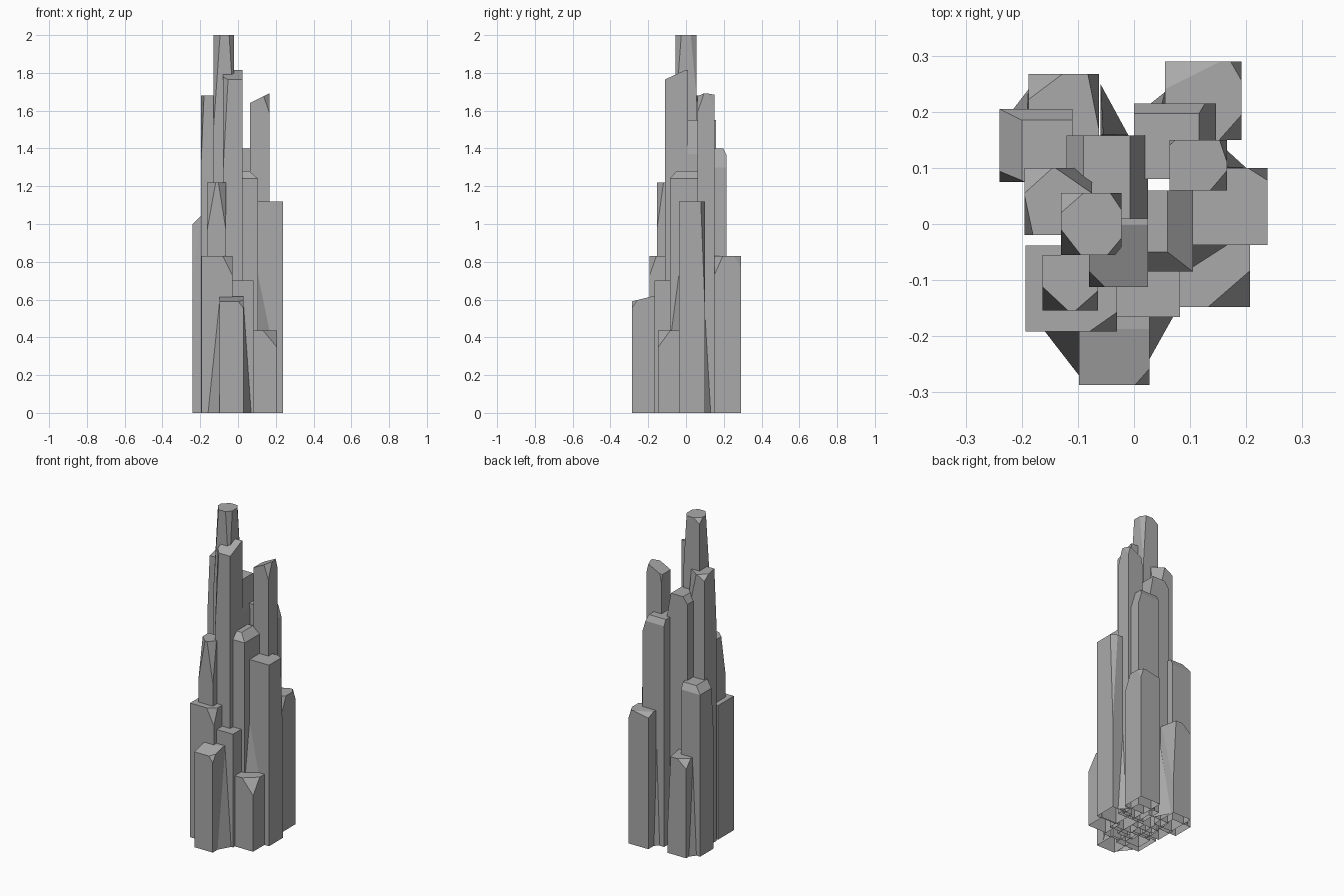
import bpy, bmesh
from mathutils import Vector

cube = bpy.data.objects.get("Cube")
if cube:
    bpy.data.objects.remove(cube, do_unlink=True)

GREY = (0.4, 0.4, 0.4, 1)
stone = bpy.data.materials.new("grey_stone")
stone.use_nodes = True
stone.diffuse_color = GREY
stone.node_tree.nodes["Principled BSDF"].inputs["Base Color"].default_value = GREY


def finish(bm, name):
    """Store the mesh as a flat-shaded object, open underneath."""
    bmesh.ops.recalc_face_normals(bm, faces=bm.faces)
    floor = [f for f in bm.faces if f.normal.z < -0.99]
    bmesh.ops.delete(bm, geom=floor, context='FACES')
    mesh = bpy.data.meshes.new(name)
    bm.to_mesh(mesh)
    bm.free()
    mesh.materials.append(stone)
    bpy.context.collection.objects.link(bpy.data.objects.new(name, mesh))


def column(name, x0, x1, y0, y1, top, *cuts):
    """Square column; each cut (side x, side y, drop) slices a top corner or edge.
    The sign of a side picks the direction and its size how far it reaches in."""
    bm = bmesh.new()
    bmesh.ops.create_cube(bm, size=1)
    for v in bm.verts:
        v.co = (x1 if v.co.x > 0 else x0, y1 if v.co.y > 0 else y0, top if v.co.z > 0 else 0)
    for cx, cy, drop in cuts:
        corner = Vector((x1 if cx > 0 else x0, y1 if cy > 0 else y0, top - drop))
        normal = Vector((1 / cx if cx else 0, 1 / cy if cy else 0, 1 / drop))
        res = bmesh.ops.bisect_plane(bm, geom=bm.verts[:] + bm.edges[:] + bm.faces[:],
                                     plane_co=corner, plane_no=normal, clear_outer=True)
        rim = [e for e in res["geom_cut"] if isinstance(e, bmesh.types.BMEdge)]
        bmesh.ops.contextual_create(bm, geom=rim)
    finish(bm, name)


def web(name, a, b, c, apex, base=0):
    """Steep rock sliver filling the crevice between two columns."""
    bm = bmesh.new()
    for p in (a, b, c):
        bm.verts.new((*p, base))
    bm.verts.new(apex)
    bmesh.ops.convex_hull(bm, input=bm.verts)
    finish(bm, name)


# Tall central spires
column("main_spire", -.13, -.022, -.055, .055, 2, (-.035, -.045, .5), (.025, -.03, .4),
       (.02, .03, .32), (-.04, .035, .03))
column("front_spire", -.08, .025, -.112, .01, 1.815, (0, -.11, .05), (-.03, -.03, .55))
column("right_spire", .063, .166, .06, .15, 1.69, (-.1, 0, .05), (.035, -.035, .1),
       (-.02, .02, .1), (.015, .04, .06))
column("left_spire", -.195, -.075, -.02, .1, 1.68, (-.015, -.07, .35), (-.05, .045, .03),
       (.065, .045, .3))
column("back_spire", -.12, .025, .01, .158, 1.55, (.032, 0, .18), (-.03, 0, .04))
column("back_right_spire", 0, .146, .08, .215, 1.4, (.03, 0, .1), (0, .018, .035))

# Middle columns
column("middle_column", -.025, .105, -.085, .06, 1.28, (.045, 0, .04), (0, -.035, .04))
column("left_front_spike", -.163, -.064, -.154, -.055, 1.22, (-.045, -.042, .25), (.04, -.035, .25))
column("right_column", .1, .238, -.037, .1, 1.12, (.035, .022, .55))
column("left_column", -.24, -.11, .075, .205, 1.04, (-.04, 0, .04), (0, .02, .04),
       (-.045, -.022, .3))

# Low outer columns
column("back_right_column", .055, .192, .15, .29, .83, (.02, .035, .06), (.04, -.045, .1),
       (-.1, .05, .02))
column("left_front_column", -.193, -.03, -.192, -.038, .83, (.05, -.035, .1))
column("inner_front_column", -.03, .082, -.166, -.06, .7)
column("front_column", -.098, .028, -.287, -.15, .615, (0, -.1, .025), (.045, -.042, .06))
column("back_left_column", -.188, -.062, .1, .267, .6, (-.06, .045, .05), (.02, .1, .4))
column("right_front_column", .08, .207, -.148, -.03, .437, (.075, -.065, .09))

# Crevice slivers
web("back_web", (-.06, .25), (-.01, .158), (-.06, .158), (-.055, .16, .5))
web("back_right_web", (.055, .235), (.03, .215), (.055, .2), (.05, .215, .6))
web("right_web", (.1, -.035), (.17, -.035), (.1, -.08), (.102, -.037, .75), .435)
web("front_right_web", (.028, -.24), (.07, -.165), (.028, -.165), (.028, -.165, .6))
web("front_left_web", (-.098, -.27), (-.16, -.19), (-.098, -.19), (-.098, -.19, .6))
web("back_left_web", (-.188, .24), (-.215, .205), (-.188, .2), (-.19, .205, .55))
web("side_web", (.145, .1), (.2, .1), (.145, .15), (.146, .102, .8))
